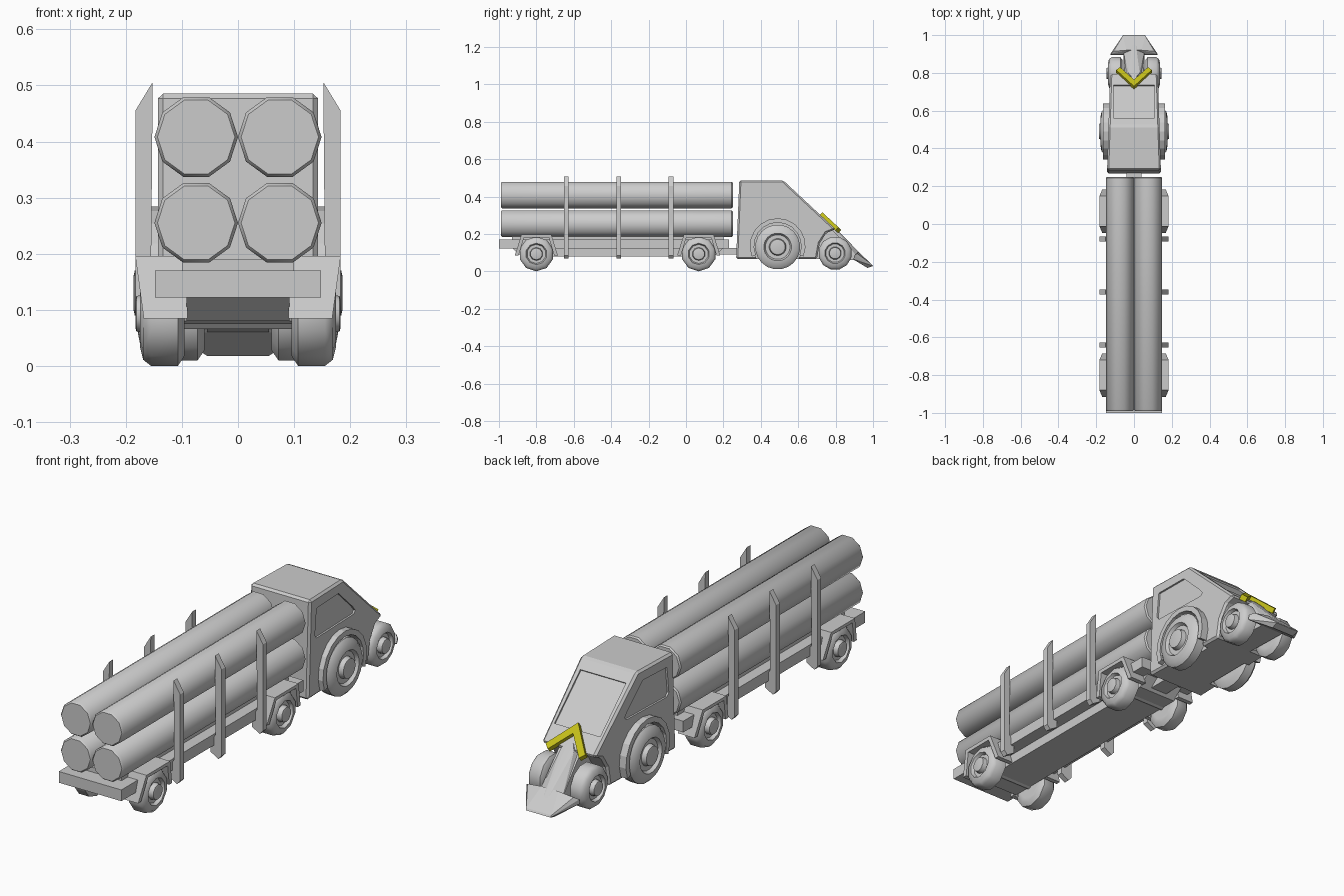
import bpy, bmesh
from math import sin, cos, pi, radians
from mathutils import Vector

if "Cube" in bpy.data.objects:
    bpy.data.objects.remove(bpy.data.objects["Cube"])


def finish(bm, name, smooth=None):
    bmesh.ops.recalc_face_normals(bm, faces=bm.faces)
    me = bpy.data.meshes.new(name)
    bm.to_mesh(me)
    bm.free()
    ob = bpy.data.objects.new(name, me)
    bpy.context.collection.objects.link(ob)
    if smooth:
        bpy.ops.object.select_all(action='DESELECT')
        ob.select_set(True)
        bpy.context.view_layer.objects.active = ob
        bpy.ops.object.shade_smooth_by_angle(angle=radians(smooth))
    return ob


def prism(name, pts, xa, xb, bevel=0):
    """Extrude a (y, z) outline between two x values or x(y, z) functions."""
    fa = xa if callable(xa) else lambda y, z: xa
    fb = xb if callable(xb) else lambda y, z: xb
    bm = bmesh.new()
    a = [bm.verts.new((fa(y, z), y, z)) for y, z in pts]
    b = [bm.verts.new((fb(y, z), y, z)) for y, z in pts]
    n = len(pts)
    bm.faces.new(a)
    bm.faces.new(b)
    for i in range(n):
        j = (i + 1) % n
        bm.faces.new((a[i], a[j], b[j], b[i]))
    ob = finish(bm, name)
    if bevel:
        m = ob.modifiers.new("Bevel", 'BEVEL')
        m.width, m.segments = bevel, 1
    return ob


def hull(name, pts):
    """Convex solid from half-width points, mirrored in x."""
    bm = bmesh.new()
    for x, y, z in pts:
        for s in ((1, -1) if x else (1,)):
            bm.verts.new((s * x, y, z))
    bmesh.ops.convex_hull(bm, input=bm.verts[:])
    return finish(bm, name)


def lathe(name, prof, n, origin, axis='X', side=1, phase=0.0, smooth=40):
    """Revolve (distance along axis, radius) points."""
    bm = bmesh.new()
    o = Vector(origin)
    rings = []
    for d, r in prof:
        ring = []
        for i in range(n):
            t = 2 * pi * i / n + phase
            v = (d * side, r * cos(t), r * sin(t)) if axis == 'X' else (r * cos(t), d, r * sin(t))
            ring.append(bm.verts.new(o + Vector(v)))
        rings.append(ring)
    for p, q in zip(rings, rings[1:]):
        for i in range(n):
            j = (i + 1) % n
            bm.faces.new((p[i], p[j], q[j], q[i]))
    bm.faces.new(rings[0])
    bm.faces.new(rings[-1])
    return finish(bm, name, smooth)


def wheel(name, y, z, r, xin, xout, side, n):
    prof = [(xin, .6 * r), (xin, .8 * r), (xin + .012, r), (xout - .02, r), (xout - .006, .88 * r),
            (xout, .62 * r), (xout - .014, .55 * r), (xout - .014, .38 * r),
            (xout + .006, .34 * r), (xout + .008, .26 * r)]
    return lathe(name, prof, n, (0, y, z), side=side, phase=pi / n)


def cut(ob, cutter):
    cutter.hide_render = True
    cutter.hide_viewport = True
    m = ob.modifiers.new("Cut", 'BOOLEAN')
    m.operation, m.object, m.solver = 'DIFFERENCE', cutter, 'EXACT'


# Log load
for sx in (-1, 1):
    for z in (.255, .408):
        lathe("log", [(-.99, .069), (-.983, .0745), (.244, .0745), (.25, .069)], 10,
              (sx * .0745, 0, z), axis='Y')

# Trailer bed and chassis
prism("trailer_bed", [(-1, .122), (-1, .17), (.23, .17), (.23, .122)], -.148, .148)
prism("trailer_chassis", [(-.93, .124), (-.88, .08), (.15, .08), (.2, .124)], -.092, .092)
prism("log_cradle", [(-.93, .168), (-.93, .19), (.2, .19), (.2, .168)], -.10, .10)
prism("hitch", [(.12, .09), (.12, .125), (.3, .125), (.3, .09)], -.04, .04)

# Trailer wheels, fenders and axles
for y in (-.8, .068):
    lathe("trailer_axle", [(-.12, .018), (.12, .018)], 8, (0, y, .093))
    for s in (-1, 1):
        wheel("trailer_wheel", y, .093, .093, .095, .175, s, 10)
        arch = [(-.115, .085), (-.08, .196), (.08, .196), (.115, .085),
                (.095, .085), (.066, .181), (-.066, .181), (-.095, .085)]
        prism("trailer_fender", [(y + d, z) for d, z in arch], s * .09,
              lambda yy, z, s=s: s * (.168 + .015 * (z - .085) / .11))

# Stakes, sharpened at the top and hooked under the bed
for y in (-.64, -.36, -.08):
    for s in (-1, 1):
        bm = bmesh.new()
        outline = [(.152, .506), (.183, .455), (.183, .085), (.168, .068), (.13, .09),
                   (.13, .13), (.155, .17)]
        f = bm.faces.new([bm.verts.new((s * x, y - .0125, z)) for x, z in outline])
        ext = bmesh.ops.extrude_face_region(bm, geom=[f])
        bmesh.ops.translate(bm, vec=(0, .025, 0),
                            verts=[v for v in ext['geom'] if isinstance(v, bmesh.types.BMVert)])
        finish(bm, "stake")


# Cab body, narrowing a little toward the nose
def cab_x(y, off=0.0):
    return .143 - .017 * (y - .27) / .53 + off


cab = prism("cab_body", [(.268, .066), (.285, .486), (.52, .486), (.80, .225), (.75, .205),
                         (.715, .15), (.70, .066)],
            lambda y, z: -cab_x(y), lambda y, z: cab_x(y), bevel=.009)
window = [(.318, .325), (.33, .437), (.485, .44), (.585, .345), (.603, .322), (.592, .31), (.33, .31)]
for s in (-1, 1):
    # Side window recess
    cut(cab, prism("side_window_cutter", window, lambda y, z, s=s: s * cab_x(y, -.008), s * .25))
    # Rear wheel well
    cut(cab, lathe("wheel_well_cutter", [(.10, .13), (.25, .13)], 24, (0, .49, .132), side=s, smooth=None))


# Windscreen recess
def slope(y, off):
    return (y + off * .682, .486 - .932 * (y - .52) + off * .731)


cut(cab, prism("windscreen_cutter", [slope(.56, -.007), slope(.56, .05), slope(.735, .05),
                                     slope(.735, -.007)], -.108, .108))

# Cab rear wheels with round fenders
lathe("cab_axle", [(-.13, .03), (.13, .03)], 12, (0, .49, .132))
for s in (-1, 1):
    wheel("cab_rear_wheel", .49, .13, .12, .105, .178, s, 20)
    angs = [radians(-22 + 224 * i / 12) for i in range(13)]
    ring = [(.49 + .149 * cos(a), .135 + .149 * sin(a)) for a in angs]
    ring += [(.49 + .126 * cos(a), .135 + .126 * sin(a)) for a in reversed(angs)]
    prism("cab_fender", ring, s * .12, s * .163)

# Cab front wheels
lathe("front_axle", [(-.1, .022), (.1, .022)], 10, (0, .797, .1))
for s in (-1, 1):
    wheel("cab_front_wheel", .797, .097, .09, .06, .138, s, 12)

# Nose between the front wheels, ridge and plow
hull("nose", [(.055, .69, .066), (.055, .69, .22), (.05, .78, .225), (.05, .90, .09), (.055, .93, .06)])
hull("nose_ridge", [(.012, .78, .25), (.05, .78, .20), (.03, .80, .228), (.055, .92, .07), (.008, .965, .062)])
hull("plow", [(.125, .895, .065), (.125, .9, .085), (.108, .915, .095), (.04, .92, .105),
              (.06, .995, .036), (.058, 1.0, .028), (.055, .97, .018), (.11, .9, .06)])

# Yellow chevron lying on the slope
mat = bpy.data.materials.new("yellow")
mat.diffuse_color = (.55, .52, .01, 1)
mat.use_nodes = True
mat.node_tree.nodes["Principled BSDF"].inputs["Base Color"].default_value = mat.diffuse_color
bm = bmesh.new()
flat = [(0, .722), (.078, .797), (.09, .822), (.066, .822), (0, .758), (-.066, .822), (-.09, .822), (-.078, .797)]
# Close the V into two mirrored arms
for s in (-1, 1):
    arm = [(0, .717), (.094, .803), (.074, .818), (0, .752)]
    lo = [bm.verts.new((s * x, *slope(y, -.006))) for x, y in arm]
    hi = [bm.verts.new((s * x, *slope(y, .018))) for x, y in arm]
    bm.faces.new(lo)
    bm.faces.new(hi)
    for i in range(4):
        j = (i + 1) % 4
        bm.faces.new((lo[i], lo[j], hi[j], hi[i]))
bmesh.ops.remove_doubles(bm, verts=bm.verts, dist=1e-5)
inner = [f for f in bm.faces if all(abs(v.co.x) < 1e-5 for v in f.verts)]
bmesh.ops.delete(bm, geom=inner, context='FACES_ONLY')
chevron = finish(bm, "chevron")
chevron.data.materials.append(mat)
